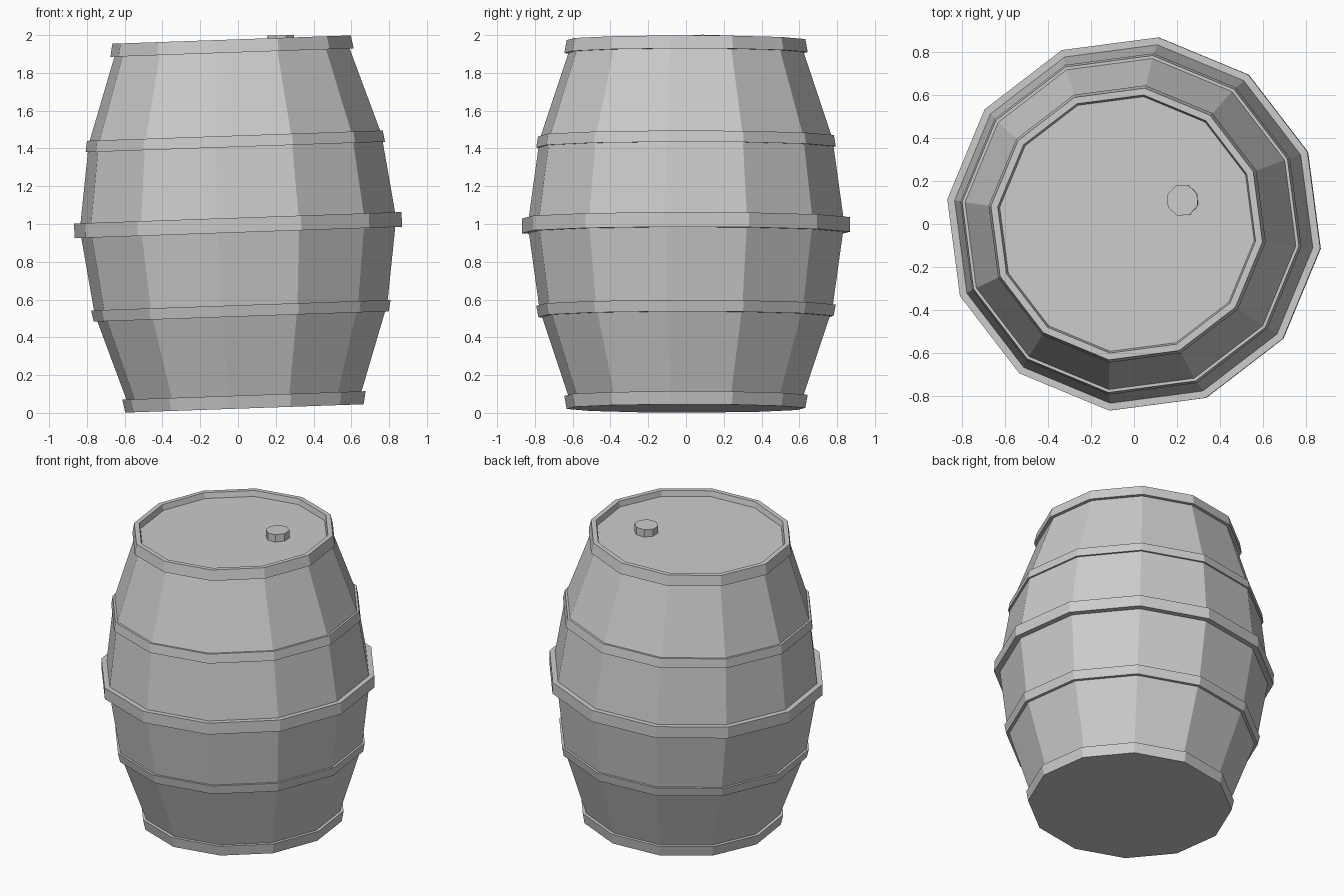
import bpy
import bmesh
from math import cos, sin, tau, radians
from mathutils import Matrix, Vector

if "Cube" in bpy.data.objects:
    bpy.data.objects.remove(bpy.data.objects["Cube"])

grey = bpy.data.materials.new("plain_grey")
grey.use_nodes = True
grey.diffuse_color = (0.6, 0.6, 0.6, 1)
grey.node_tree.nodes["Principled BSDF"].inputs["Base Color"].default_value = grey.diffuse_color

# The whole barrel leans slightly to one side
LEAN = Matrix.Translation((0, 0, 1)) @ Matrix.Rotation(radians(-2), 4, 'Y')


def revolve(name, profile, sides=12, phase=-7.5, centre=(0, 0), ring=False):
    """Turn (radius, height) points into a faceted solid, or a closed ring."""
    bm = bmesh.new()
    loops = []
    for r, z in profile:
        loop = []
        for i in range(sides):
            a = radians(phase) + tau * i / sides
            co = Vector((centre[0] + r * cos(a), centre[1] + r * sin(a), z))
            loop.append(bm.verts.new(LEAN @ co))
        loops.append(loop)
    pairs = list(zip(loops, loops[1:]))
    if ring:
        pairs.append((loops[-1], loops[0]))
    else:
        bm.faces.new(loops[0][::-1])
        bm.faces.new(loops[-1])
    for low, high in pairs:
        for i in range(sides):
            j = (i + 1) % sides
            bm.faces.new((low[i], low[j], high[j], high[i]))
    bmesh.ops.recalc_face_normals(bm, faces=bm.faces)
    mesh = bpy.data.meshes.new(name)
    bm.to_mesh(mesh)
    bm.free()
    mesh.materials.append(grey)
    obj = bpy.data.objects.new(name, mesh)
    bpy.context.collection.objects.link(obj)
    return obj


END, BULGE, BELLY = 0.977, 0.45, 0.0
R_END, R_BULGE, R_BELLY = 0.605, 0.782, 0.845


def body_radius(z):
    z = abs(z)
    if z > BULGE:
        return R_BULGE + (R_END - R_BULGE) * (z - BULGE) / (END - BULGE)
    return R_BELLY + (R_BULGE - R_BELLY) * z / BULGE


# Staves, with a recessed lid at the top
revolve("barrel_body", [(R_END, -END), (R_BULGE, -BULGE), (R_BELLY, BELLY),
                        (R_BULGE, BULGE), (R_END, END), (0.597, 0.94)])

# Hoops: bottom height, bottom radius, top height, top radius
hoops = {
    "bottom_hoop": (-END, 0.637, -0.908, 0.65),
    "lower_hoop": (-0.49, 0.788, -0.43, 0.80),
    "middle_hoop": (-0.045, 0.875, 0.033, 0.875),
    "upper_hoop": (0.408, 0.80, 0.468, 0.79),
    "top_hoop": (0.908, 0.65, END, 0.637),
}
for name, (z0, r0, z1, r1) in hoops.items():
    revolve(name, [(body_radius(z0), z0), (r0, z0), (r1, z1), (body_radius(z1), z1)], ring=True)

# Bung on the lid
revolve("bung", [(0.075, 0.935), (0.075, 0.991)], sides=8, phase=25, centre=(0.26, 0.11))
